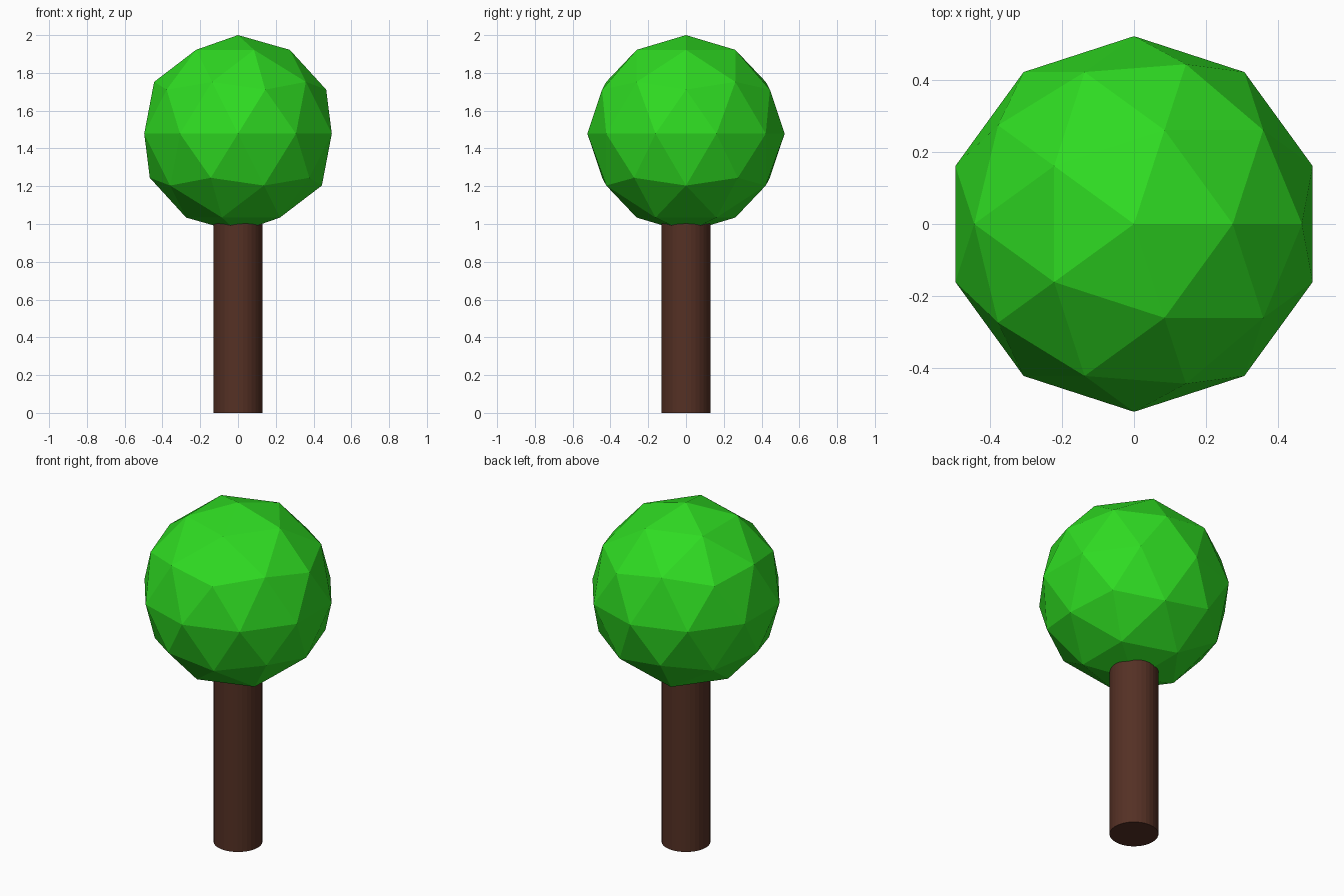
import bpy

if "Cube" in bpy.data.objects:
    bpy.data.objects.remove(bpy.data.objects["Cube"])


def finish(name, color):
    obj = bpy.context.object
    obj.name = name
    mat = bpy.data.materials.new(name + "_material")
    mat.diffuse_color = color
    mat.use_nodes = True
    mat.node_tree.nodes["Principled BSDF"].inputs["Base Color"].default_value = mat.diffuse_color
    obj.data.materials.append(mat)
    return obj


R = 0.522          # foliage radius
TRUNK_H = 1.044    # trunk top sits inside the foliage

# Trunk: plain cylinder standing on the ground
bpy.ops.mesh.primitive_cylinder_add(vertices=32, radius=R / 4, depth=TRUNK_H,
                                    location=(0, 0, TRUNK_H / 2))
finish("trunk", (0.09, 0.03, 0.018, 1))

# Foliage: faceted ball touching z = 2
bpy.ops.mesh.primitive_ico_sphere_add(subdivisions=2, radius=R,
                                      location=(0, 0, 2 - R))
finish("foliage", (0.028, 0.71, 0.016, 1))
